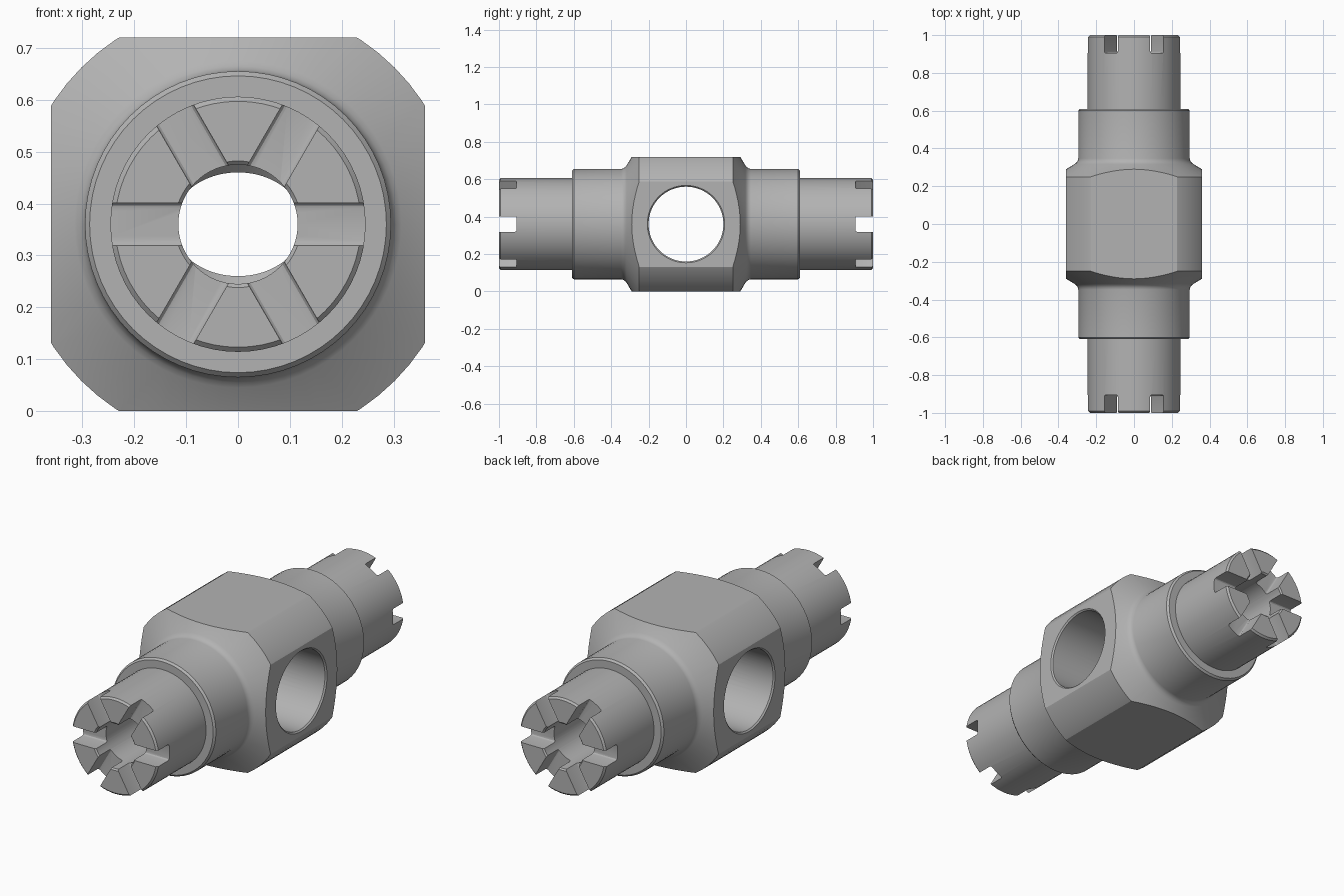
import bpy, bmesh, math
from mathutils import Matrix, Vector

if "Cube" in bpy.data.objects:
    bpy.data.objects.remove(bpy.data.objects["Cube"])

AXIS = 0.36      # height of the main axis, also half the block width
SIDES = 64

steel = bpy.data.materials.new("steel_grey")
steel.use_nodes = True
GREY = (0.45, 0.45, 0.45, 1)
steel.diffuse_color = GREY
steel.node_tree.nodes["Principled BSDF"].inputs["Base Color"].default_value = GREY


def finish(bm, name):
    bmesh.ops.recalc_face_normals(bm, faces=bm.faces[:])
    mesh = bpy.data.meshes.new(name)
    bm.to_mesh(mesh)
    bm.free()
    mesh.materials.append(steel)
    ob = bpy.data.objects.new(name, mesh)
    bpy.context.collection.objects.link(ob)
    return ob


def lathe(name, half, turn=0.0):
    """Revolve a (radius, distance) half profile, mirrored, about the y axis."""
    profile = [(r, -d) for r, d in reversed(half)] + half
    bm = bmesh.new()
    verts = [bm.verts.new((r, d, 0)) for r, d in profile]
    edges = [bm.edges.new(pair) for pair in zip(verts, verts[1:])]
    bmesh.ops.spin(bm, geom=verts + edges, cent=(0, 0, 0), axis=(0, 1, 0),
                   angle=math.tau, steps=SIDES)
    bmesh.ops.remove_doubles(bm, verts=bm.verts[:], dist=1e-5)
    bm.transform(Matrix.Translation((0, 0, AXIS)) @ Matrix.Rotation(turn, 4, 'Z'))
    return finish(bm, name)


def box(name, size, centre, turn=0.0, bevel=0.0):
    """Box placed relative to the main axis, rolled about that axis."""
    bm = bmesh.new()
    bmesh.ops.create_cube(bm, size=1)
    bm.transform(Matrix.Diagonal((*size, 1)))
    if bevel:
        bmesh.ops.bevel(bm, geom=[e for e in bm.edges if abs((e.verts[0].co - e.verts[1].co).x) > 0.1],
                        offset=bevel, segments=3, profile=0.5, affect='EDGES')
    bm.transform(Matrix.Translation((0, 0, AXIS)) @ Matrix.Rotation(turn, 4, 'Y')
                 @ Matrix.Translation(Vector(centre)))
    return finish(bm, name)


def boolean(target, cutter, operation):
    mod = target.modifiers.new("cut", 'BOOLEAN')
    mod.operation, mod.solver, mod.object = operation, 'EXACT', cutter
    bpy.context.view_layer.objects.active = target
    bpy.ops.object.modifier_apply(modifier=mod.name)
    bpy.data.objects.remove(cutter)


# Turned body: hub, conical shoulder with fillet, collar, nose
body = lathe("spindle_body", [
    (0.427, 0.25), (0.315, 0.317), (0.305, 0.325), (0.298, 0.335), (0.295, 0.347),
    (0.295, 0.60), (0.286, 0.61), (0.246, 0.61), (0.246, 0.991), (0.237, 1.0), (0, 1.0)])

# Four flats milled on the hub
boolean(body, box("flats", (2 * AXIS, 2.4, 2 * AXIS), (0, 0, 0)), 'INTERSECT')

# Lengthwise bore with drill-tip cones and chamfered mouths
boolean(body, lathe("bore", [(0.092, 0.165), (0.115, 0.188), (0.115, 0.993),
                             (0.132, 1.01), (0, 1.01)]), 'DIFFERENCE')

# Cross hole with chamfered rims
boolean(body, lathe("cross_hole", [(0.2, 0.353), (0.215, 0.368), (0, 0.368)],
                    math.pi / 2), 'DIFFERENCE')

# Six radial drive slots on each nose
for end in (-1, 1):
    for i in range(3):
        slot = box("slot", (0.6, 0.19, 0.082), (0, end, 0), i * math.pi / 3, 0.01)
        boolean(body, slot, 'DIFFERENCE')

bpy.ops.object.select_all(action='DESELECT')
body.select_set(True)
bpy.context.view_layer.objects.active = body
bpy.ops.object.shade_smooth_by_angle(angle=math.radians(22))
